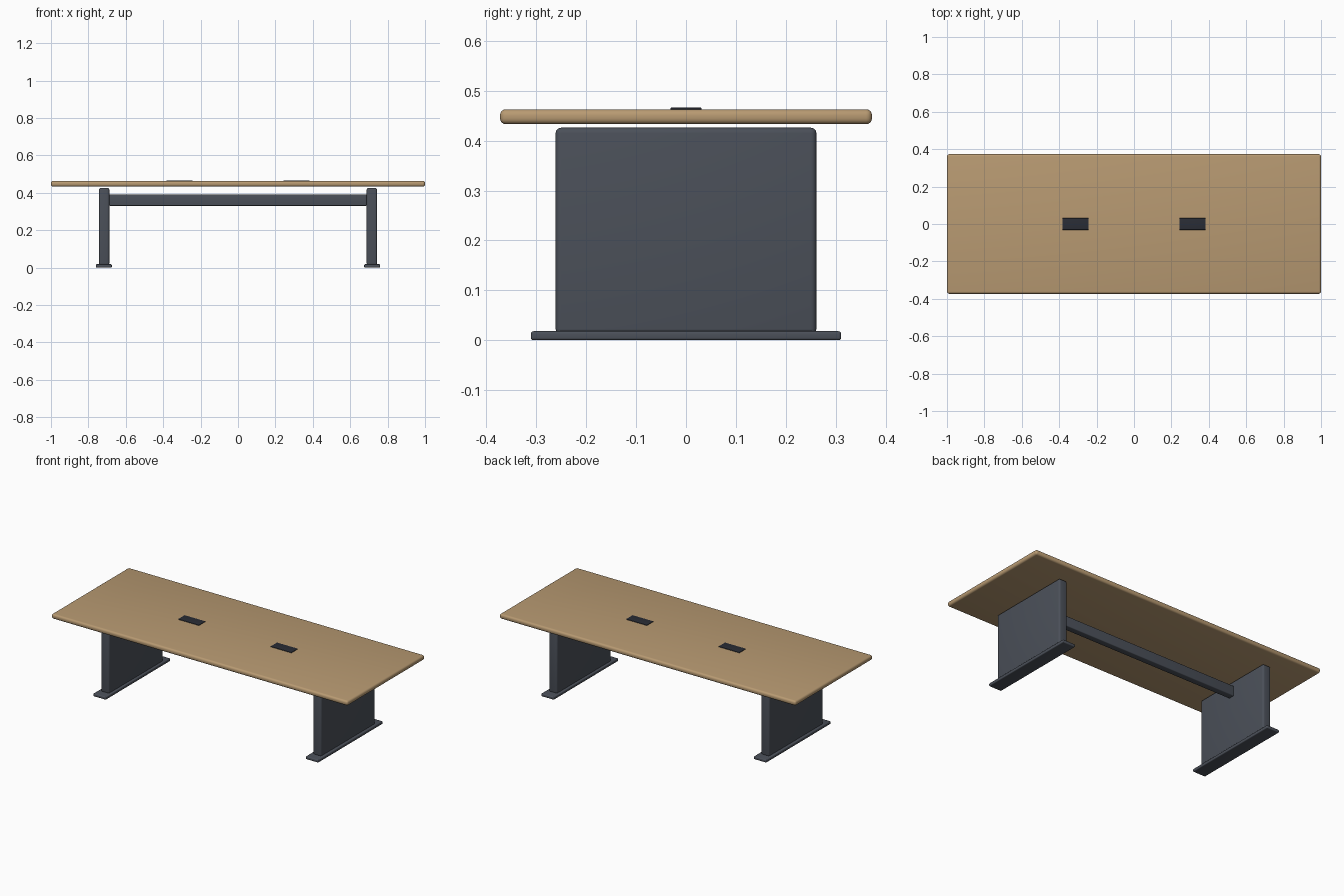
import bpy

cube = bpy.data.objects.get("Cube")
if cube:
    bpy.data.objects.remove(cube, do_unlink=True)


def material(name, colour):
    mat = bpy.data.materials.new(name)
    mat.use_nodes = True
    mat.diffuse_color = (*colour, 1)
    bsdf = next(n for n in mat.node_tree.nodes if n.type == "BSDF_PRINCIPLED")
    bsdf.inputs["Base Color"].default_value = (*colour, 1)
    bsdf.inputs["Roughness"].default_value = 0.6
    return mat


wood = material("oak wood", (0.479, 0.323, 0.168))
slate = material("slate grey metal", (0.070, 0.080, 0.100))
black = material("dark plastic", (0.023, 0.026, 0.036))


def rounded_box(name, centre, size, z_range, mat, radius):
    """Box with rounded edges, centred on (x, y) and spanning z_range."""
    low, high = z_range
    bpy.ops.mesh.primitive_cube_add(size=1, location=(*centre, (low + high) / 2))
    obj = bpy.context.object
    obj.name = name
    obj.scale = (*size, high - low)
    bpy.ops.object.transform_apply(location=False, rotation=False, scale=True)
    obj.data.materials.append(mat)
    bevel = obj.modifiers.new("rounded edges", "BEVEL")
    bevel.width = radius
    bevel.segments = 4
    bpy.ops.object.modifier_apply(modifier=bevel.name)
    bpy.ops.object.shade_smooth_by_angle()
    return obj


# Top and the beam beneath it
rounded_box("tabletop", (0, 0), (2, 0.746), (0.433, 0.463), wood, 0.012)
rounded_box("cross_beam", (0, 0), (1.374, 0.04), (0.33, 0.392), slate, 0.005)

# Panel legs, feet and cable covers on both sides
for side, x in (("left", 1), ("right", -1)):
    rounded_box(f"{side}_leg_panel", (x * 0.716, 0), (0.056, 0.523),
                (0.012, 0.426), slate, 0.011)
    rounded_box(f"{side}_foot", (x * 0.717, 0), (0.085, 0.622),
                (0, 0.018), slate, 0.005)
    rounded_box(f"{side}_cable_cover", (x * 0.312, 0), (0.14, 0.062),
                (0.459, 0.4662), black, 0.001)
